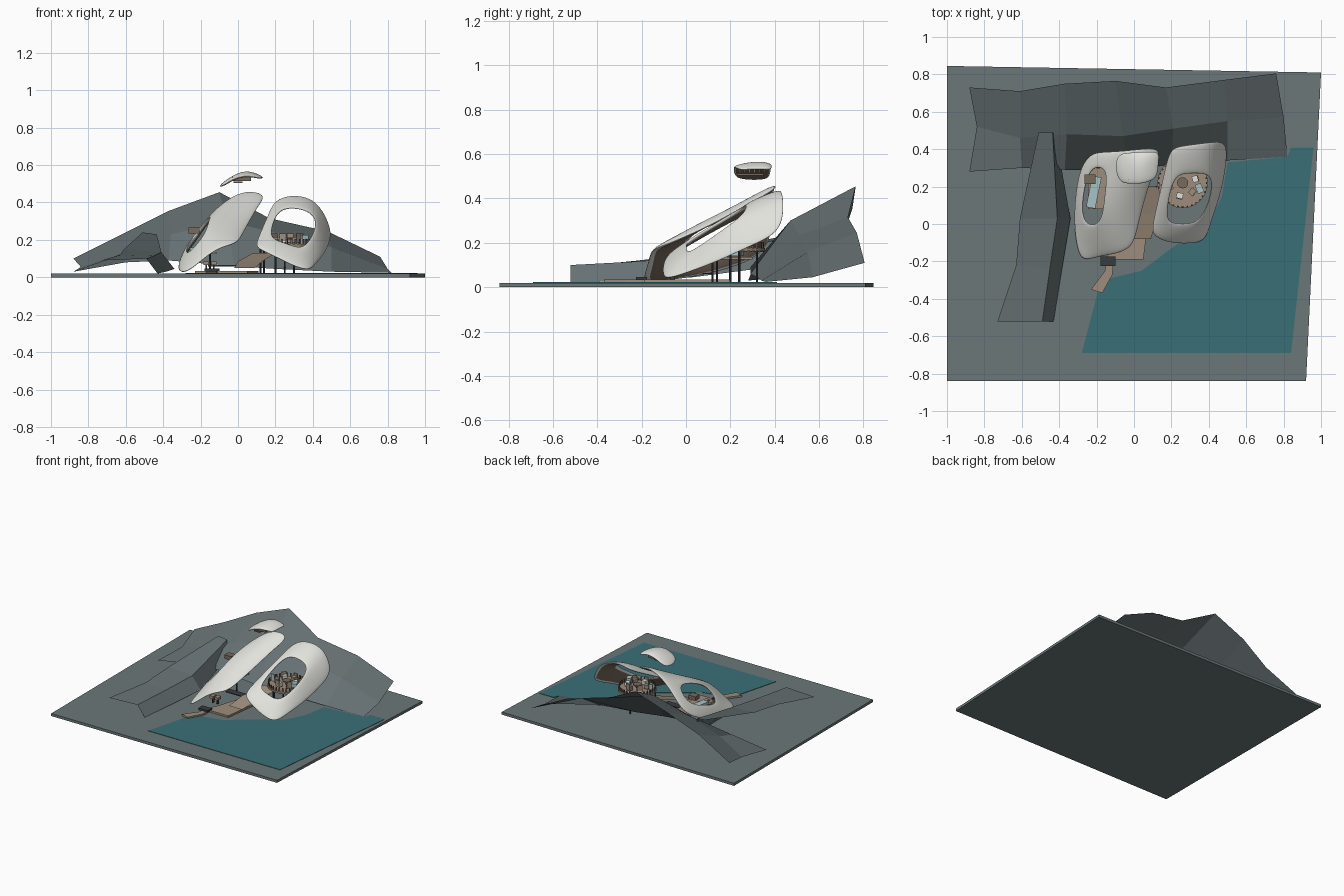
import bpy, bmesh, math
from mathutils import Vector


def material(name, rgb):
    m = bpy.data.materials.new(name)
    m.diffuse_color = (*rgb, 1)
    return m


SLATE = material("slate ground", (0.15, 0.185, 0.19))
ROCK = material("rock grey", (0.135, 0.165, 0.172))
WATER = material("teal water", (0.042, 0.16, 0.18))
WHITE = material("shell white", (0.76, 0.76, 0.72))
TAN = material("tan deck", (0.34, 0.27, 0.2))
BROWN = material("timber brown", (0.19, 0.145, 0.11))
DARK = material("dark metal", (0.04, 0.045, 0.05))
GLASS = material("pale glass", (0.38, 0.55, 0.56))


def finish(bm, name, mats, smooth=False):
    bm.normal_update()
    me = bpy.data.meshes.new(name)
    bm.to_mesh(me)
    bm.free()
    for m in mats:
        me.materials.append(m)
    for p in me.polygons:
        p.use_smooth = smooth
    ob = bpy.data.objects.new(name, me)
    bpy.context.collection.objects.link(ob)
    return ob


def plate(name, outline, z0, z1, mat):
    """Extruded flat outline."""
    bm = bmesh.new()
    face = bm.faces.new([bm.verts.new((x, y, z0)) for x, y in outline])
    top = bmesh.ops.extrude_face_region(bm, geom=[face])["geom"]
    for v in top:
        if isinstance(v, bmesh.types.BMVert):
            v.co.z = z1
    bmesh.ops.recalc_face_normals(bm, faces=bm.faces)
    return finish(bm, name, [mat])


def sheet(name, rows, mats, holes=(), smooth=False):
    """Grid of quads through rows of points, with some cells left open."""
    bm = bmesh.new()
    vs = [[bm.verts.new(p) for p in r] for r in rows]
    for j in range(len(rows) - 1):
        for i in range(len(rows[0]) - 1):
            if (j, i) not in holes:
                bm.faces.new((vs[j][i], vs[j][i + 1], vs[j + 1][i + 1], vs[j + 1][i]))
    return finish(bm, name, mats, smooth)


def shell(name, rows, holes=(), thick=0.022):
    """Smooth thick shell: white outside, timber inside."""
    ob = sheet(name, rows, [WHITE, BROWN], holes, True)
    s = ob.modifiers.new("thickness", 'SOLIDIFY')
    s.thickness, s.offset, s.material_offset = thick, -1, 1
    d = ob.modifiers.new("rounding", 'SUBSURF')
    d.levels = d.render_levels = 3
    return ob


def box(name, c, size, mat, turn=0):
    bm = bmesh.new()
    bmesh.ops.create_cube(bm, size=1)
    bmesh.ops.scale(bm, vec=size, verts=bm.verts)
    ob = finish(bm, name, [mat])
    ob.location, ob.rotation_euler.z = c, turn
    return ob


def cylinder(name, c, r, h, mat, sides=24):
    bm = bmesh.new()
    bmesh.ops.create_cone(bm, cap_ends=True, segments=sides, radius1=r, radius2=r, depth=h)
    ob = finish(bm, name, [mat])
    ob.location = c
    return ob


# Ground slab and water
plate("ground_slab", [(-1, -.84), (.92, -.84), (1, .81), (-1, .845)], 0, .02, SLATE)
plate("water", [(-.28, -.69), (.84, -.69), (.96, .41), (.84, .41), (.82, .36), (.5, .33),
                (.47, .15), (.4, .01), (.2, -.13), (.04, -.25), (-.13, -.29), (-.19, -.35)],
      .018, .023, WATER)

# Mountain behind: front, middle and crest rows
sheet("mountain", [
    [(-.88, .28, .03), (-.6, .3, .08), (-.37, .29, .09), (-.02, .29, .06),
     (.2, .32, .045), (.5, .34, .03), (.82, .36, .024)],
    [(-.84, .52, .055), (-.61, .46, .13), (-.36, .48, .23), (-.06, .47, .3),
     (.21, .51, .235), (.5, .55, .16), (.8, .57, .045)],
    [(-.88, .73, .1), (-.61, .71, .235), (-.37, .75, .355), (-.1, .765, .455),
     (.17, .73, .315), (.48, .77, .245), (.76, .805, .11)]], [ROCK])

# Side ridge
sheet("side_ridge", [
    [(-.73, -.52, .09), (-.49, -.52, .1), (-.43, -.52, .02)],
    [(-.63, -.22, .12), (-.45, -.24, .115), (-.385, -.24, .03)],
    [(-.61, .03, .15), (-.41, .03, .135), (-.34, .03, .045)],
    [(-.51, .49, .24), (-.435, .49, .23), (-.415, .45, .1)]], [ROCK])

# Two shells with openings
shell("left_shell", [
    [(-.30, -.2, .03), (-.24, -.2, .06), (-.17, -.18, .12), (-.09, -.17, .17), (0, -.13, .19)],
    [(-.33, -.03, .04), (-.285, 0, .12), (-.18, -.01, .24), (-.08, -.02, .255), (.03, 0, .24)],
    [(-.325, .14, .07), (-.285, .15, .17), (-.165, .15, .31), (-.05, .15, .345), (.07, .15, .31)],
    [(-.30, .30, .12), (-.245, .31, .22), (-.15, .30, .35), (-.02, .29, .42), (.115, .28, .39)],
    [(-.24, .38, .2), (-.18, .39, .29), (-.09, .39, .4), (.03, .4, .48), (.165, .41, .455)]],
    {(1, 1), (2, 1)})
shell("right_shell", [
    [(.09, -.06, .17), (.15, -.1, .14), (.23, -.115, .10), (.31, -.115, .06), (.39, -.1, .04)],
    [(.10, .02, .21), (.175, 0, .215), (.26, 0, .195), (.35, 0, .155), (.425, .02, .075)],
    [(.125, .13, .27), (.18, .12, .29), (.3, .12, .28), (.415, .12, .24), (.47, .15, .12)],
    [(.155, .27, .34), (.215, .26, .375), (.32, .26, .38), (.43, .26, .34), (.50, .28, .18)],
    [(.185, .40, .41), (.25, .42, .445), (.34, .43, .45), (.44, .445, .41), (.515, .44, .25)]],
    {(1, 1), (1, 2), (2, 1), (2, 2)})

# Floating canopy with slats and a small platform below
shell("canopy", [
    [(-.08, .22, .50), (-.03, .21, .535), (.05, .21, .555), (.125, .24, .535)],
    [(-.105, .28, .49), (-.04, .28, .54), (.04, .28, .575), (.135, .29, .54)],
    [(-.105, .34, .49), (-.03, .34, .545), (.05, .34, .58), (.14, .35, .54)],
    [(-.08, .38, .50), (-.02, .385, .54), (.06, .39, .565), (.14, .39, .535)]], thick=.018)
for i in range(6):
    box("canopy_slat", (.02, .24 + i * .023, .525), (.1, .008, .02), BROWN)
box("canopy_platform", (0, .29, .508), (.05, .12, .008), BROWN)

# Landing path and decks
plate("path", [(-.23, -.35), (-.17, -.37), (-.115, -.27), (-.11, -.19), (.05, -.19), (.08, .05),
               (.11, .2), (-.02, .18), (-.1, -.08), (-.15, -.19), (-.155, -.25)], .02, .034, TAN)
sheet("ramp", [[(-.02, -.08, .05), (.09, -.08, .05)], [(.0, .05, .085), (.13, .05, .085)],
               [(.08, .2, .13), (.2, .2, .13)]], [TAN])
box("step", (-.14, -.2, .04), (.08, .05, .014), DARK)
for x in (-.17, -.13):
    box("bench", (x, -.06, .075), (.03, .04, .02), TAN)
    box("bench_leg", (x, -.06, .05), (.008, .02, .04), DARK)
box("low_walk", (-.03, .1, .062), (.26, .05, .006), DARK)

# Round deck under the right shell, with railing and furniture
C = Vector((.26, .22, .17))
cylinder("round_deck", C, .135, .014, TAN)
for i in range(32):
    a = i * math.tau / 32
    box("railing_slat", C + Vector((.128 * math.cos(a), .128 * math.sin(a), .012)),
        (.006, .01, .045), BROWN, a)
for x, y in ((.12, .2), (.14, .24), (.25, .32), (.3, .12), (.2, .14)):
    cylinder("deck_post", (x, y, .092), .005, .15, DARK, 8)
for i in range(6):
    a = i * math.tau / 6 + .3
    p = C + Vector((.07 * math.cos(a), .07 * math.sin(a), .03))
    box("seat", p, (.03, .035, .03), TAN if i % 2 else WHITE, a)
    box("seat_back", p + Vector((.016 * math.cos(a), .016 * math.sin(a), .015)),
        (.006, .035, .04), TAN, a)
cylinder("table", C + Vector((0, 0, .035)), .03, .008, BROWN, 12)
cylinder("table_leg", C + Vector((0, 0, .018)), .008, .03, DARK, 8)
box("glass_screen", (.35, .19, .2), (.035, .05, .05), GLASS, .4)
box("glass_panel", (.15, .21, .2), (.03, .006, .06), GLASS)

# Inner floor and lounger under the left shell
box("left_floor", (-.18, .19, .13), (.13, .22, .012), TAN)
box("lounger", (-.215, .17, .15), (.05, .17, .02), GLASS, -.2)
box("left_beam", (-.235, .24, .25), (.06, .05, .03), BROWN)
cylinder("left_post", (-.15, .2, .075), .006, .11, DARK, 8)
